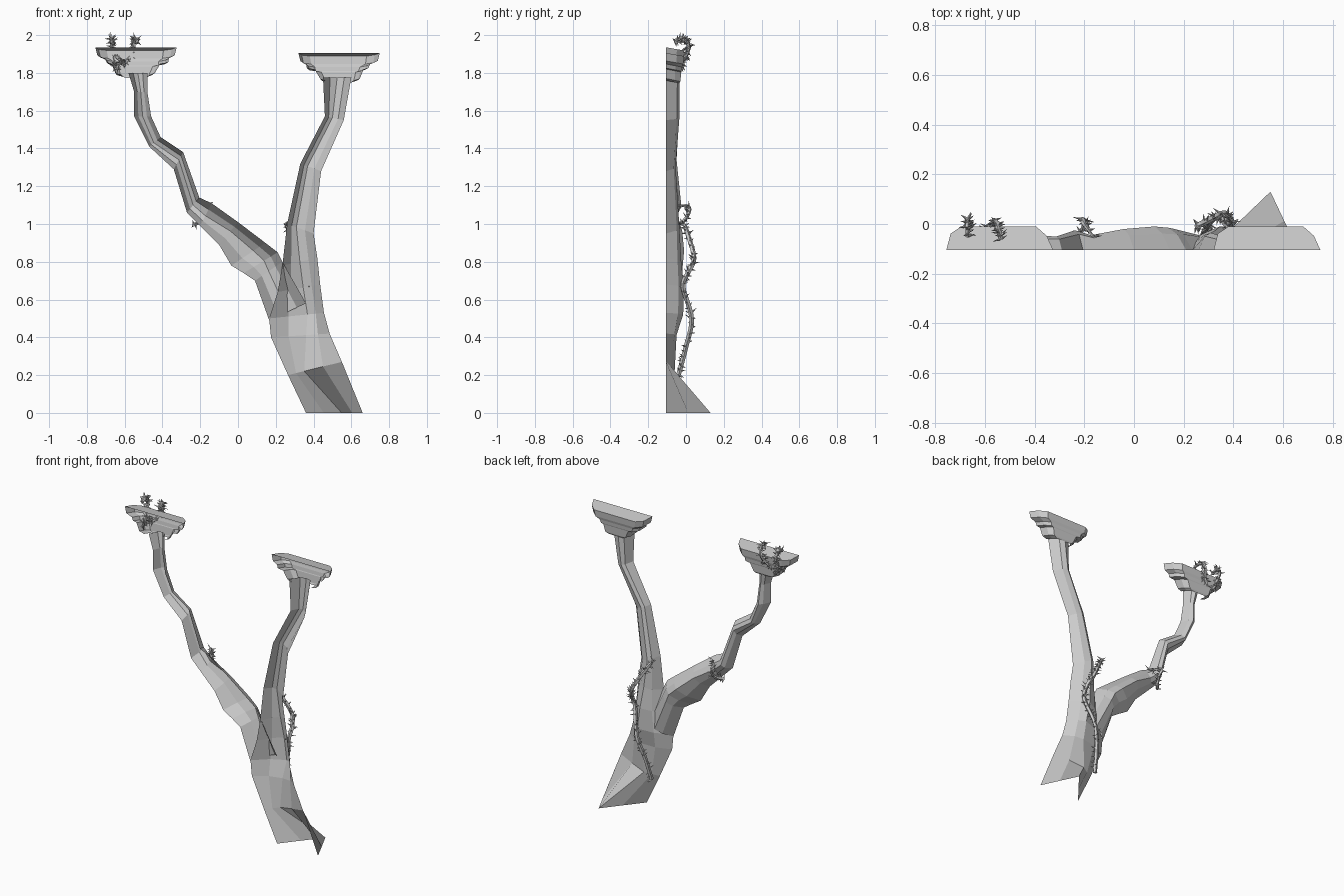
import bpy, bmesh, math, random
from mathutils import Vector, Matrix

if "Cube" in bpy.data.objects:
    bpy.data.objects.remove(bpy.data.objects["Cube"])

random.seed(4)
WALL = -0.105          # open flat side of the half tree


def finish(bm, name):
    me = bpy.data.meshes.new(name)
    bm.to_mesh(me)
    bm.free()
    ob = bpy.data.objects.new(name, me)
    bpy.context.collection.objects.link(ob)
    return ob


def bridge(bm, rings, closed=False):
    for a, b in zip(rings, rings[1:]):
        n = len(a)
        for i in range(n if closed else n - 1):
            j = (i + 1) % n
            bm.faces.new((a[i], b[i], b[j], a[j]))


def limb(name, stations):
    """Open half shell: left edge, right edge, depth, ridge place, side fullness."""
    bm = bmesh.new()
    rings = []
    for lx, lz, rx, rz, d, r, k in stations:
        ts = (0, r * .5, r, (r + 1) / 2, 1)
        ys = (0, k, 1, k, 0)
        rings.append([bm.verts.new((lx + (rx - lx) * t, WALL + d * y, lz + (rz - lz) * t))
                      for t, y in zip(ts, ys)])
    bridge(bm, rings)
    return finish(bm, name)


def shelf(name, cx, top, tiers):
    """Half round stepped fungus shelf: left, right, depth, drop; capped on top."""
    bm = bmesh.new()
    rings = []
    for l, r, d, drop in tiers:
        w = r - l
        outline = [(l, 0), (l + .04 * w, .7), (l + .14 * w, 1),
                   (r - .16 * w, 1), (r - .06 * w, .6), (r, 0)]
        rings.append([bm.verts.new((cx + x, WALL + d * y, top - drop - .016 * y))
                      for x, y in outline])
    bridge(bm, rings)
    bm.faces.new(rings[-1])
    return finish(bm, name)


def spline(pts, steps):
    p = [Vector(q) for q in pts]
    p = [2 * p[0] - p[1]] + p + [2 * p[-1] - p[-2]]
    out = []
    for i in range(1, len(p) - 2):
        a, b, c, d = p[i - 1:i + 3]
        for s in range(steps):
            t = s / steps
            out.append(.5 * (2 * b + (c - a) * t + (2 * a - 5 * b + 4 * c - d) * t * t
                             + (3 * b - a - 3 * c + d) * t ** 3))
    return out + [p[-2]]


def vine(name, pts, radius, steps, thorns):
    """Five sided tube with pointed thorns scattered around it."""
    path = spline(pts, steps)
    bm = bmesh.new()
    rings, prev, q = [], Vector((0, 0, 1)), Matrix.Identity(3).to_quaternion()
    n = len(path)
    for i, c in enumerate(path):
        t = (path[min(i + 1, n - 1)] - path[max(i - 1, 0)]).normalized()
        q = prev.rotation_difference(t) @ q
        prev = t
        rad = radius * (1 if i < n - 2 else .6)
        rings.append([bm.verts.new(c + q @ Vector((rad * math.cos(a), rad * math.sin(a), 0)))
                      for a in (-2 * math.pi * k / 5 for k in range(5))])
        for _ in range(thorns):
            a = random.uniform(0, 2 * math.pi)
            out = q @ Vector((math.cos(a), math.sin(a), random.uniform(-.2, .6)))
            length = random.uniform(.022, .034)
            place = Matrix.Translation(c + out * (radius * .5 + length / 2)) @ \
                out.to_track_quat('Z', 'Y').to_matrix().to_4x4()
            bmesh.ops.create_cone(bm, cap_ends=False, segments=4, radius1=.006,
                                  radius2=0, depth=length, matrix=place)
    bridge(bm, rings, closed=True)
    bm.faces.new(rings[0])
    bm.faces.new(rings[-1][::-1])
    return finish(bm, name)


# Trunk with root spur, continuing into the right limb
limb("trunk_and_right_limb", [
    (.36, 0, .66, 0, .235, .63, .5),
    (.265, .20, .55, .27, .045, .3, .55),
    (.175, .40, .485, .42, .055, .6, .8),
    (.165, .50, .455, .53, .09, .7, .7),
    (.21, .64, .435, .68, .095, .6, .7),
    (.235, .78, .42, .82, .08, .5, .75),
    (.26, 1.0, .40, .95, .07, .35, .8),
    (.33, 1.32, .44, 1.28, .05, .35, .8),
    (.46, 1.57, .56, 1.55, .07, .4, .8),
    (.45, 1.775, .60, 1.775, .07, .5, .85)])

# Left branch
limb("left_branch", [
    (.165, .49, .36, .58, .06, .5, .8),
    (.09, .70, .235, .80, .085, .5, .75),
    (.03, .74, .21, .85, .09, .6, .7),
    (-.035, .78, .145, .90, .095, .65, .7),
    (-.10, .89, 0, 1.01, .085, .6, .7),
    (-.20, .99, -.14, 1.11, .06, .45, .8),
    (-.27, 1.06, -.205, 1.14, .08, .5, .8),
    (-.34, 1.29, -.29, 1.38, .055, .55, .8),
    (-.47, 1.41, -.41, 1.46, .06, .4, .8),
    (-.55, 1.57, -.46, 1.57, .07, .5, .75),
    (-.55, 1.70, -.48, 1.70, .06, .5, .8),
    (-.58, 1.80, -.48, 1.80, .07, .5, .8)])

# Shelves at the limb ends
tiers = [(-.075, .075, .07, .145), (-.10, .11, .075, .135), (-.13, .13, .08, .085),
         (-.17, .155, .082, .08), (-.175, .165, .085, .058),
         (-.205, .205, .09, .042), (-.215, .215, .095, 0)]
shelf("right_shelf", .535, 1.905, tiers)
shelf("left_shelf", -.54, 1.935, [(-r, -l, d, z) for l, r, d, z in tiers])

# Thorny vines
vine("trunk_vine", [(.28, -.04, .20), (.30, 0, .35), (.34, .03, .50), (.385, -.015, .67),
                    (.39, .015, .75), (.36, .042, .82), (.29, .01, .94), (.25, -.01, 1.0)],
     .013, 6, 2)
vine("branch_vine", [(-.235, -.06, .995), (-.205, -.02, 1.01), (-.195, .01, 1.05),
                     (-.21, .015, 1.09), (-.165, -.05, 1.10)], .010, 3, 2)
vine("shelf_vine_outer", [(-.67, -.05, 1.965), (-.67, -.01, 1.98), (-.67, .018, 1.94),
                          (-.665, -.01, 1.88), (-.65, -.03, 1.83), (-.64, -.08, 1.83)],
     .010, 4, 3)
vine("shelf_vine_inner", [(-.535, -.06, 1.97), (-.55, -.01, 1.98), (-.56, .015, 1.93),
                          (-.575, -.01, 1.88), (-.61, -.03, 1.85), (-.63, -.07, 1.87)],
     .010, 4, 3)
